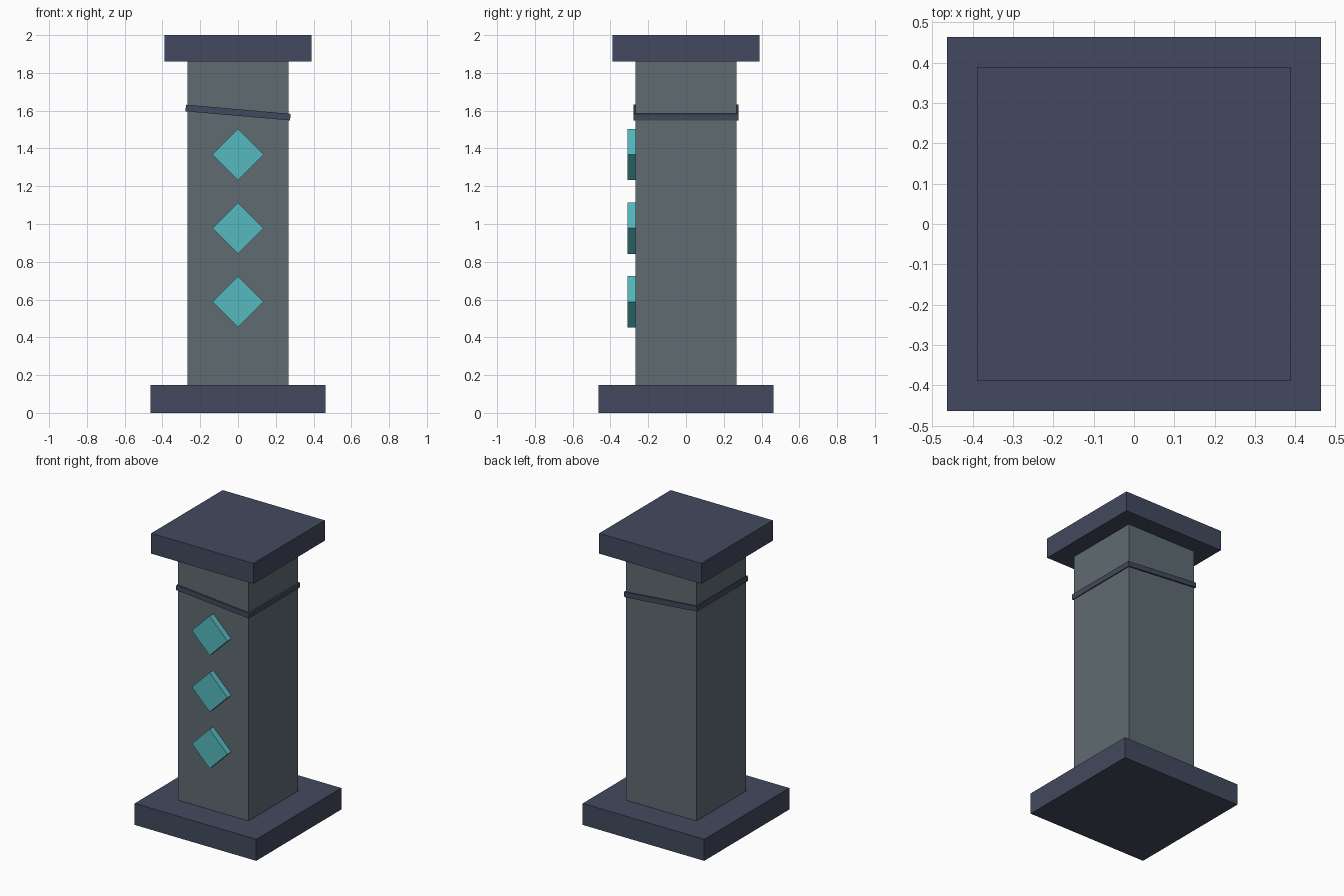
import bpy
from math import radians

if "Cube" in bpy.data.objects:
    bpy.data.objects.remove(bpy.data.objects["Cube"])


def material(name, rgb):
    m = bpy.data.materials.new(name)
    m.diffuse_color = (*rgb, 1)
    m.use_nodes = True
    m.node_tree.nodes["Principled BSDF"].inputs["Base Color"].default_value = m.diffuse_color
    return m


stone = material("grey_stone", (0.113, 0.147, 0.165))
slate = material("dark_slate", (0.055, 0.068, 0.113))
teal = material("teal_crystal", (0.09, 0.49, 0.52))


def box(name, size, loc, mat, tilt=0):
    """Box of full dimensions, tilted in degrees about y."""
    bpy.ops.mesh.primitive_cube_add(size=1)
    ob = bpy.context.object
    ob.name = name
    ob.scale = size
    bpy.ops.object.transform_apply(location=False, rotation=False, scale=True)
    ob.location = loc
    ob.rotation_euler = (0, radians(tilt), 0)
    ob.data.materials.append(mat)
    return ob


# Plinth, shaft and capital
box("base_plinth", (0.926, 0.926, 0.148), (0, 0, 0.074), slate)
box("shaft", (0.536, 0.536, 1.712), (0, 0, 1.004), stone)
box("top_cap", (0.778, 0.778, 0.14), (0, 0, 1.93), slate)

# Slanted band around the shaft
box("slanted_band", (0.556, 0.556, 0.035), (0, 0, 1.59), slate, tilt=5)

# Diamond studs on the front face
for i in range(3):
    box(f"diamond_stud_{i + 1}", (0.192, 0.045, 0.192),
        (0, -0.2865, 0.588 + 0.39 * i), teal, tilt=45)
